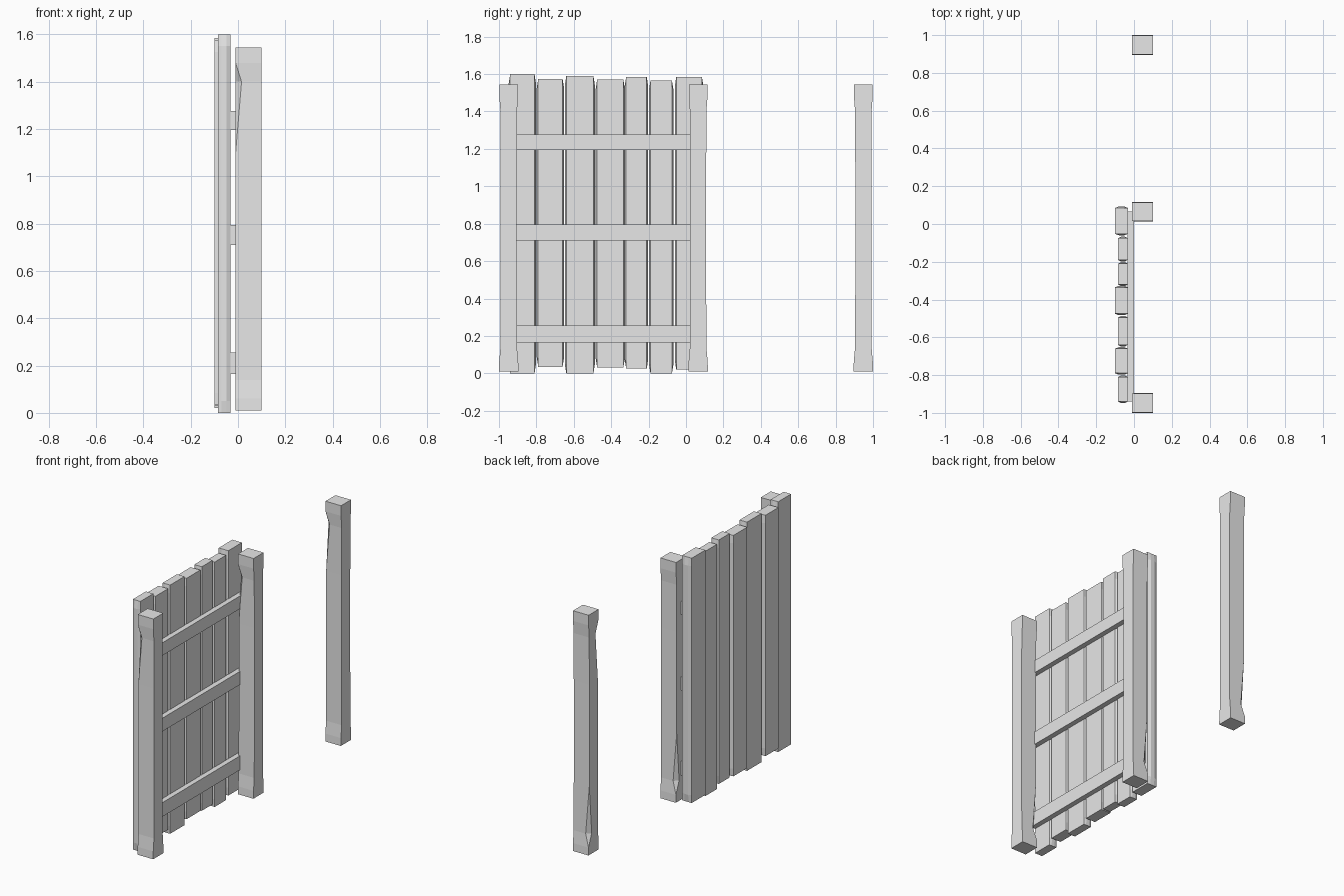
import bpy
import bmesh

cube = bpy.data.objects.get("Cube")
if cube:
    bpy.data.objects.remove(cube, do_unlink=True)

wood = bpy.data.materials.new("grey wood")
wood.use_nodes = True
GREY = (0.8, 0.8, 0.8, 1)
wood.diffuse_color = GREY
wood.node_tree.nodes["Principled BSDF"].inputs["Base Color"].default_value = GREY


def loft(name, rings):
    """Skin a stack of rings with equal vertex counts and cap both ends."""
    bm = bmesh.new()
    loops = [[bm.verts.new(p) for p in ring] for ring in rings]
    n = len(loops[0])
    for low, high in zip(loops, loops[1:]):
        for i in range(n):
            j = (i + 1) % n
            bm.faces.new((low[i], low[j], high[j], high[i]))
    bm.faces.new(loops[0][::-1])
    bm.faces.new(loops[-1])
    bmesh.ops.remove_doubles(bm, verts=bm.verts, dist=0.0005)
    bmesh.ops.recalc_face_normals(bm, faces=bm.faces)
    mesh = bpy.data.meshes.new(name)
    bm.to_mesh(mesh)
    bm.free()
    mesh.materials.append(wood)
    obj = bpy.data.objects.new(name, mesh)
    bpy.context.collection.objects.link(obj)
    return obj


# Square posts: waisted shaft with a worn notch on two edges
def post(name, y):
    x0, x1 = -0.01, 0.10
    # height, half width, front notch, back notch
    sections = [(0.01, 0.052, 0, 0), (0.06, 0.051, 0, 0), (0.14, 0.044, 0, 0.025),
                (0.45, 0.043, 0, 0), (1.10, 0.043, 0, 0), (1.40, 0.044, 0.025, 0),
                (1.48, 0.05, 0, 0), (1.545, 0.05, 0, 0)]
    rings = []
    for z, h, a, b in sections:
        rings.append([(x0, y - h + a, z), (x0 + a, y - h, z), (x1, y - h, z),
                      (x1, y + h, z), (x0 + b, y + h, z), (x0, y + h - b, z)])
    loft(name, rings)


for name, y in (("front_post", -0.948), ("middle_post", 0.065), ("back_post", 0.948)):
    post(name, y)


# Upright planks: plain ends, bulging sides along the body
def plank(name, y0, y1, z0, z1, x0):
    x1 = -0.032
    inset = (x1 - x0) * 0.3
    rings = []
    for z, bulge in ((z0, 0), (z0 + 0.05, 0.008), (z1 - 0.05, 0.008), (z1, 0)):
        a, b = y0 - bulge, y1 + bulge
        rings.append([(x0, y0, z), (x0 + inset, a, z), (x1 - inset, a, z), (x1, y0, z),
                      (x1, y1, z), (x1 - inset, b, z), (x0 + inset, b, z), (x0, y1, z)])
    loft(name, rings)


THIN, THICK = -0.085, -0.10
planks = [(-0.94, -0.81, 0.0, 1.60, THIN), (-0.79, -0.66, 0.035, 1.575, THICK),
          (-0.64, -0.495, 0.0, 1.59, THIN), (-0.475, -0.335, 0.03, 1.57, THICK),
          (-0.32, -0.21, 0.025, 1.585, THIN), (-0.19, -0.075, 0.0, 1.565, THIN),
          (-0.052, 0.085, 0.02, 1.585, THICK)]
for i, size in enumerate(planks):
    plank(f"plank_{i + 1}", *size)


# Horizontal rails joining the planks to the posts
for name, z0, z1 in (("lower_rail", 0.165, 0.255), ("middle_rail", 0.71, 0.795),
                     ("upper_rail", 1.195, 1.277)):
    loft(name, [[(-0.035, y, z0), (0.0, y, z0), (0.0, y, z1), (-0.035, y, z1)]
                for y in (-0.94, 0.065)])
